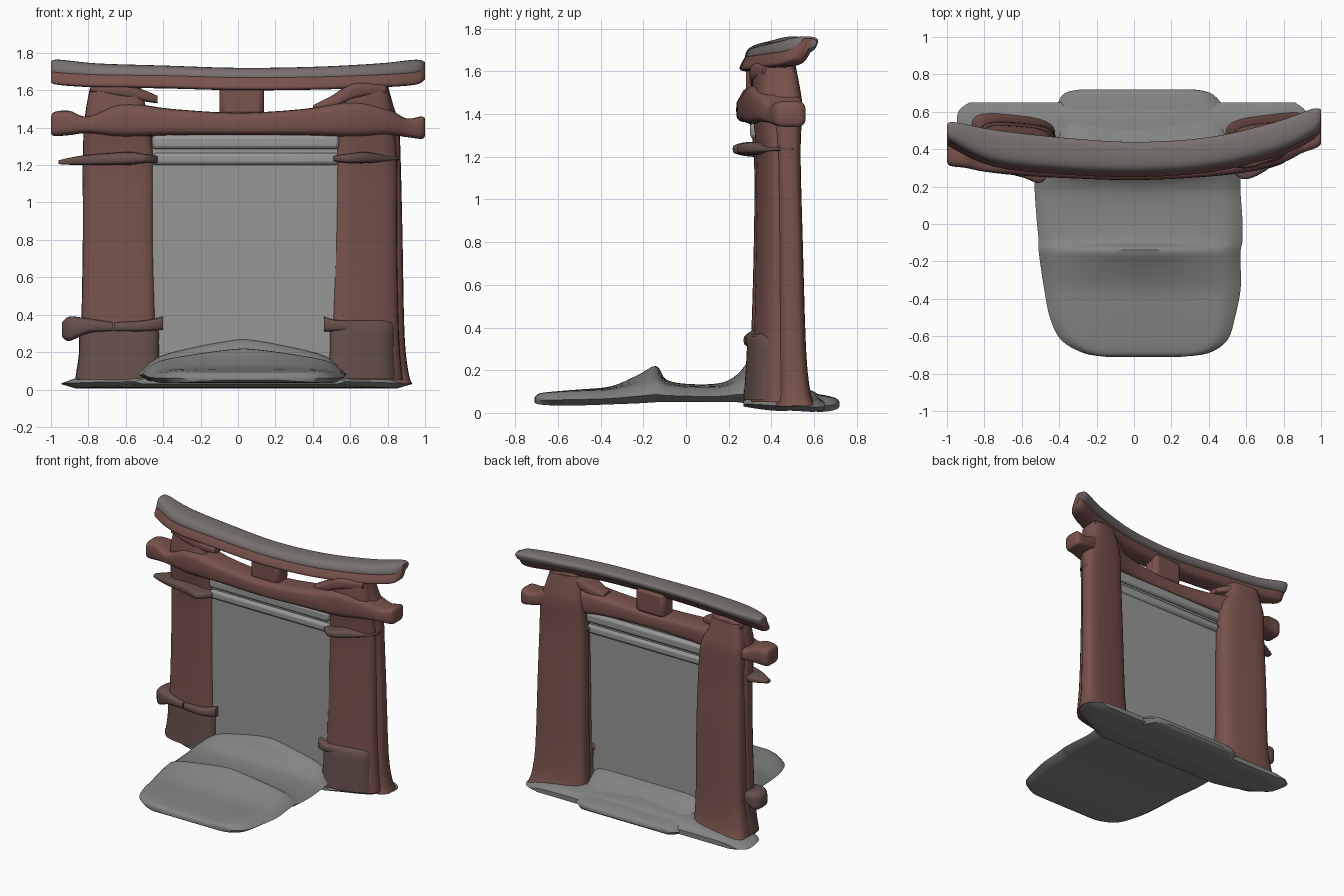
import bpy, bmesh, math
from mathutils import Vector


def material(name, col):
    m = bpy.data.materials.new(name)
    m.diffuse_color = (*col, 1)
    return m


RED = material("weathered_red", (0.19, 0.085, 0.072))
DARK = material("sooty_red", (0.135, 0.08, 0.07))
STONE = material("panel_stone", (0.31, 0.31, 0.30))
EARTH = material("ground_stone", (0.23, 0.23, 0.225))
CAP = material("cap_grey", (0.19, 0.165, 0.16))


def loft(name, rings, mat, angle=40):
    """Skin a list of equal-length closed rings and cap both ends."""
    bm = bmesh.new()
    vs = [[bm.verts.new(p) for p in r] for r in rings]
    n = len(vs[0])
    for a, b in zip(vs, vs[1:]):
        for i in range(n):
            j = (i + 1) % n
            bm.faces.new((a[i], a[j], b[j], b[i]))
    bm.faces.new(vs[0])
    bm.faces.new(vs[-1])
    bmesh.ops.recalc_face_normals(bm, faces=bm.faces)
    me = bpy.data.meshes.new(name)
    bm.to_mesh(me)
    bm.free()
    ob = bpy.data.objects.new(name, me)
    bpy.context.collection.objects.link(ob)
    me.materials.append(mat)
    bpy.ops.object.select_all(action='DESELECT')
    ob.select_set(True)
    bpy.context.view_layer.objects.active = ob
    bpy.ops.object.shade_smooth_by_angle(angle=math.radians(angle))
    return ob


def oval(p, n=28):
    """Points of a unit superellipse; a small p gives a boxier shape."""
    out = []
    for i in range(n):
        t = 2 * math.pi * i / n
        c, s = math.cos(t), math.sin(t)
        out.append((math.copysign(abs(c) ** p, c), math.copysign(abs(s) ** p, s)))
    return out


def smooth_rows(rows, steps=5):
    """Catmull-Rom interpolation through rows of numbers."""
    out = []
    for i in range(len(rows) - 1):
        a, b, c, d = (Vector(rows[max(0, min(len(rows) - 1, k))]) for k in range(i - 1, i + 3))
        for s in range(steps):
            t = s / steps
            out.append(b + 0.5 * t * (c - a + t * (2 * a - 5 * b + 4 * c - d + t * (3 * b - 3 * c + d - a))))
    return out + [Vector(rows[-1])]


def beam(name, rows, slant=0.0, p=0.5, mat=RED):
    """Beam along x; rows are (x, y front, y back, z bottom, z top)."""
    rings = []
    for x, y0, y1, z0, z1 in smooth_rows(rows):
        rings.append([(x, (y0 + y1) / 2 + u * (y1 - y0) / 2 + slant * v * (z1 - z0) / 2,
                       (z0 + z1) / 2 + v * (z1 - z0) / 2) for u, v in oval(p)])
    return loft(name, rings, mat, 50)


def column(name, rows, bow, p=0.6, mat=RED):
    """Upright; rows are (z, x0, x1, y0, y1); bow skews y along x."""
    rings = []
    for z, x0, x1, y0, y1 in smooth_rows(rows, 3):
        hx, hy = (x1 - x0) / 2, (y1 - y0) / 2
        rings.append([(x0 + hx + u * hx, y0 + hy + v * hy + bow * u * hx, z) for u, v in oval(p)])
    return loft(name, rings, mat)


def slab(name, rows, n=24):
    """Ground piece; rows are (y, x left, x right, z bottom, z top at edge, z top in middle)."""
    rings = []
    for y, xl, xr, zb, ze, zm in smooth_rows(rows, 4):
        top, bot = [], []
        for i in range(n + 1):
            u = 2 * i / n - 1
            x = (xl + xr) / 2 + u * (xr - xl) / 2
            h = ze + (zm - ze) * (1 - abs(u) ** 1.3) - zb
            top.append((x, y, zb + h * (1 - 0.6 * abs(u) ** 14)))
            if abs(u) < 0.999:
                bot.append((x, y, zb))
        rings.append(top + bot[::-1])
    return loft(name, rings, EARTH)


def box(name, x0, x1, y0, y1, z0, z1, bevel=0.015, mat=STONE):
    pts = [(x0, y0), (x1, y0), (x1, y1), (x0, y1)]
    ob = loft(name, [[(x, y, z) for x, y in pts] for z in (z0, z1)], mat)
    m = ob.modifiers.new("bevel", 'BEVEL')
    m.width, m.segments = bevel, 2
    return ob


# Ground: front apron with a ridge, wide foot under the gate, lip behind the panel
slab("front_apron", [
    (-.71, -.15, .25, .05, .07, .07), (-.69, -.27, .40, .04, .09, .09),
    (-.62, -.39, .50, .035, .10, .10), (-.50, -.45, .54, .035, .105, .11),
    (-.35, -.48, .57, .04, .11, .125), (-.22, -.50, .57, .045, .13, .18),
    (-.14, -.51, .57, .05, .14, .22), (-.09, -.51, .58, .05, .13, .155),
    (.02, -.52, .58, .05, .12, .135), (.16, -.53, .57, .05, .12, .14),
    (.24, -.53, .57, .05, .14, .18), (.31, -.51, .56, .04, .16, .26),
    (.37, -.48, .54, .03, .16, .27)])
slab("gate_foot", [
    (.27, -.56, .58, .03, .06, .08), (.33, -.74, .68, .02, .07, .10),
    (.42, -.90, .86, .01, .07, .12), (.50, -.94, .93, .01, .07, .12),
    (.60, -.94, .92, .005, .06, .10), (.65, -.88, .86, .015, .05, .05)])
slab("rear_lip", [
    (.39, -.43, .52, .02, .22, .22), (.45, -.43, .52, .02, .15, .15), (.55, -.43, .50, .01, .10, .10),
    (.64, -.41, .47, .005, .08, .085), (.70, -.37, .41, .015, .07, .07),
    (.72, -.28, .32, .03, .05, .05)])

# Each pillar is a broad rear column with a front shaft, flaring to the ground
column("left_rear_column", [
    (.03, -.88, -.42, .38, .61), (.10, -.86, -.42, .38, .575), (.30, -.83, -.42, .38, .55),
    (.80, -.82, -.42, .38, .54), (1.22, -.81, -.43, .38, .525),
    (1.42, -.81, -.45, .36, .525), (1.52, -.80, -.50, .34, .51), (1.63, -.78, -.53, .33, .49)], -.08)
column("left_front_shaft", [
    (.05, -.86, -.46, .29, .48), (.30, -.84, -.44, .31, .47), (.80, -.83, -.45, .325, .47),
    (1.22, -.83, -.45, .325, .47), (1.45, -.82, -.48, .29, .46), (1.62, -.79, -.52, .31, .46)], -.10)
column("right_rear_column", [
    (.03, .48, .93, .40, .60), (.10, .49, .91, .41, .575), (.30, .50, .89, .41, .555),
    (.80, .51, .88, .41, .54), (1.22, .52, .87, .40, .53),
    (1.42, .53, .86, .38, .54), (1.52, .55, .83, .37, .53), (1.63, .58, .80, .36, .51)], .10)
column("right_front_shaft", [
    (.05, .48, .88, .32, .49), (.30, .50, .86, .335, .48), (.80, .51, .85, .345, .48),
    (1.22, .52, .85, .345, .48), (1.45, .54, .83, .32, .47), (1.62, .56, .80, .33, .47)], .20)

# Stone panel, set towards the front, with stepped ledges at its top
box("panel", -.46, .54, .335, .405, .08, 1.38)
box("panel_lower_ledge", -.46, .54, .31, .425, 1.20, 1.265, .02)
box("panel_upper_ledge", -.46, .54, .30, .435, 1.285, 1.36, .02)

# Lower tie beam
beam("tie_beam", [
    (-1.0, .33, .44, 1.37, 1.46), (-.98, .31, .46, 1.355, 1.485), (-.90, .30, .47, 1.36, 1.49),
    (-.80, .28, .49, 1.37, 1.46), (-.62, .26, .49, 1.35, 1.53), (-.35, .245, .44, 1.36, 1.50),
    (0, .235, .42, 1.36, 1.48), (.35, .25, .44, 1.36, 1.50), (.62, .28, .50, 1.35, 1.54),
    (.80, .33, .54, 1.36, 1.50), (.90, .38, .555, 1.35, 1.45), (.98, .41, .56, 1.34, 1.46),
    (1.0, .43, .54, 1.355, 1.45)])

# Curved top lintel in red with a grey weathered cap
path = [(-1.0, .45, .51, 1.67), (-.97, .41, .54, 1.65), (-.75, .31, .50, 1.635),
        (-.4, .27, .46, 1.63), (0, .255, .435, 1.62), (.4, .28, .46, 1.623),
        (.75, .36, .54, 1.635), (.95, .45, .61, 1.65), (1.0, .51, .61, 1.68)]
beam("top_lintel", [(x, a + .01, b - .035, z - .02, z + .075) for x, a, b, z in path], .55)
beam("top_lintel_cap", [(x, a + .025, b, z + .03, z + (.07 if abs(x) > .99 else .10 + .015 * x * x))
                        for x, a, b, z in path], .4, .7, CAP)

# Centre strut and the caps on the pillar tops
box("centre_strut", -.10, .14, .28, .41, 1.46, 1.65, .03, RED)
beam("left_pillar_cap", [(-.79, .33, .47, 1.59, 1.63), (-.62, .29, .48, 1.56, 1.64),
                         (-.50, .31, .45, 1.54, 1.60), (-.43, .34, .41, 1.53, 1.57)])
beam("right_pillar_cap", [(.40, .33, .41, 1.48, 1.52), (.50, .31, .45, 1.50, 1.57),
                          (.62, .30, .49, 1.55, 1.64), (.79, .36, .51, 1.58, 1.63)])

# Thin upper collars
beam("left_upper_collar", [(-.96, .36, .40, 1.205, 1.225), (-.84, .31, .45, 1.20, 1.25),
                           (-.60, .25, .48, 1.20, 1.27), (-.50, .22, .46, 1.21, 1.26),
                           (-.43, .30, .44, 1.21, 1.25)], mat=DARK)
beam("right_upper_collar", [(.51, .30, .44, 1.22, 1.25), (.58, .24, .46, 1.21, 1.26),
                            (.68, .27, .49, 1.21, 1.27), (.80, .36, .52, 1.22, 1.25),
                            (.87, .43, .50, 1.23, 1.245)], mat=DARK)

# Plinth sleeves around the pillar feet, with raised bands
for side, x0, x1, bow in (("left", -.85, -.42, -.10), ("right", .49, .84, .20)):
    column(side + "_plinth", [(.06, x0 - .02, x1 + .01, .285, .50), (.20, x0, x1, .295, .50),
                              (.34, x0, x1, .305, .50), (.37, x0 + .03, x1 - .03, .33, .48)],
           bow, mat=DARK)
beam("left_outer_band", [(-.94, .37, .45, .28, .36), (-.90, .33, .49, .26, .39),
                         (-.80, .30, .48, .30, .38), (-.67, .29, .45, .31, .36)], mat=DARK)
beam("left_inner_band", [(-.66, .29, .42, .31, .36), (-.50, .27, .42, .31, .37),
                         (-.40, .30, .40, .32, .39)], mat=DARK)
beam("right_inner_band", [(.46, .30, .40, .31, .39), (.54, .28, .43, .31, .37),
                          (.78, .34, .50, .31, .36)], mat=DARK)
